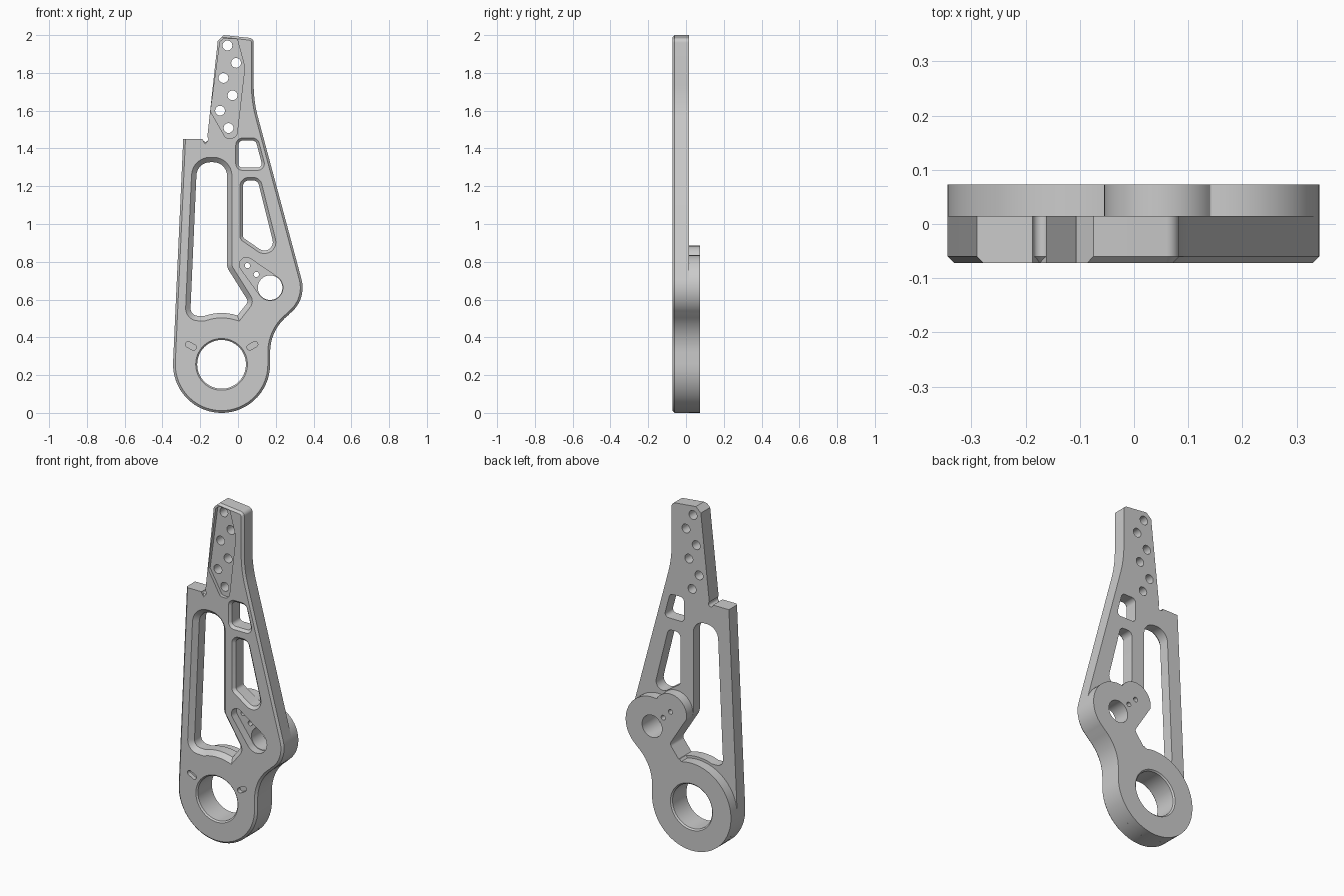
import bpy, bmesh
from math import sin, cos, tan, acos, atan2, radians, degrees
from mathutils import Vector as V

if "Cube" in bpy.data.objects:
    bpy.data.objects.remove(bpy.data.objects["Cube"])

FRONT, MID, BACK = -0.072, 0.015, 0.073
RING, PIVOT, LOBE = (-0.087, 0.257), (0.17, 0.663), (0.05, 0.78)


def arc(c, r, a0, a1, step=6):
    n = max(2, round(abs(a1 - a0) / step))
    return [(c[0] + r * cos(radians(a0 + (a1 - a0) * i / n)),
             c[1] + r * sin(radians(a0 + (a1 - a0) * i / n))) for i in range(n + 1)]


def circle(c, r, n=48):
    return arc(c, r, 0, 360, 360 / n)[:-1]


def rounded(corners, n=8):
    """Polygon of (x, z[, radius]) with filleted corners."""
    out = []
    for i, c in enumerate(corners):
        p = V(c[:2])
        if len(c) < 3:
            out.append(tuple(p))
            continue
        u = (V(corners[i - 1][:2]) - p).normalized()
        v = (V(corners[(i + 1) % len(corners)][:2]) - p).normalized()
        half = u.angle(v) / 2
        mid = p + (u + v).normalized() * (c[2] / sin(half))
        s, e = p + u * (c[2] / tan(half)) - mid, p + v * (c[2] / tan(half)) - mid
        for k in range(n + 1):
            t = k / n
            sweep = s.angle(e)
            w = (s * sin((1 - t) * sweep) + e * sin(t * sweep)) / sin(sweep)
            out.append(tuple(mid + w))
    return out


def offset(pts, dist):
    """Mitred outward offset; dist is a number or a function of an edge midpoint."""
    n = len(pts)
    area = sum(pts[i - 1][0] * pts[i][1] - pts[i][0] * pts[i - 1][1] for i in range(n))
    sign = 1 if area > 0 else -1
    edges = []
    for i in range(n):
        a, b = V(pts[i]), V(pts[(i + 1) % n])
        d = (b - a).normalized()
        edges.append((V((d.y, -d.x)) * sign, dist((a + b) / 2) if callable(dist) else dist))
    out = []
    for i in range(n):
        (m, d), (k, e) = edges[i - 1], edges[i]
        det = m.x * k.y - m.y * k.x
        s = m * d if abs(det) < 1e-3 else V(((d * k.y - e * m.y) / det, (m.x * e - k.x * d) / det))
        out.append((pts[i][0] + s.x, pts[i][1] + s.y))
    return out


def capsule(p, q, r1, r2):
    d = V(q) - V(p)
    a, t = degrees(acos((r1 - r2) / d.length)), degrees(atan2(d.y, d.x))
    return arc(p, r1, t + a, t + 360 - a, 12) + arc(q, r2, t - a, t + a, 12)


def loft(name, sections):
    """Solid through equal-count outlines, each given as (y, outline)."""
    bm = bmesh.new()
    rows = [[bm.verts.new((x, y, z)) for x, z in pts] for y, pts in sections]
    n = len(rows[0])
    bm.faces.new(rows[0])
    bm.faces.new(rows[-1])
    for a, b in zip(rows, rows[1:]):
        for i in range(n):
            j = (i + 1) % n
            bm.faces.new((a[i], a[j], b[j], b[i]))
    bmesh.ops.recalc_face_normals(bm, faces=bm.faces)
    me = bpy.data.meshes.new(name)
    bm.to_mesh(me)
    bm.free()
    ob = bpy.data.objects.new(name, me)
    bpy.context.collection.objects.link(ob)
    return ob


cutters = []


def cut(name, pts, targets, c_front=0, c_back=0, floor=None):
    """Opening with optional chamfers, or a blind front pocket down to floor."""
    secs = []
    if c_front:
        big = offset(pts, c_front)
        secs += [(-0.12, big), (FRONT, big), (FRONT + c_front, pts)]
    else:
        secs.append((-0.12, pts))
    if c_back:
        big = offset(pts, c_back)
        secs += [(BACK - c_back, pts), (BACK, big), (0.12, big)]
    else:
        secs.append((0.12 if floor is None else floor, pts))
    cutter = loft(name, secs)
    cutter.hide_render = True
    cutters.append(cutter)
    for ob in targets:
        mod = ob.modifiers.new(name, 'BOOLEAN')
        mod.operation, mod.solver, mod.object = 'DIFFERENCE', 'EXACT', cutter


# Front plate: ring bottom, waist, pivot bulge, strut, tongue, relief notch, ledge
waist = arc((0.416, 0.322), 0.246, 180, 127)
outline = rounded(
    arc(RING, 0.257, 177, 360) + waist + arc(PIVOT, 0.172, -52, 14.6)
    + [(0.083, 1.65, 0.66), (0.083, 1.983, 0.025), (-0.075, 2.0), (-0.107, 1.97)]
    + arc((-0.172, 1.45), 0.015, 50, -180, 20) + [(-0.29, 1.45)])
inset = offset(outline, lambda m: 0 if m.y > 1.44 and m.x < -0.08 else -0.012)
plate = loft("plate", [(FRONT, inset), (FRONT + 0.012, outline), (MID, outline)])

# Rear boss: ring, waist, pivot bulge and small lobe
boss = loft("rear_boss", [(y, rounded(
    arc(RING, 0.257, 75, 360) + waist + arc(PIVOT, 0.172, -52, 99)
    + arc(LOBE, 0.105, 31, 212) + [(0.05, 0.585, 0.04)])) for y in (MID, BACK)])
both = [plate, boss]

# Windows
cut("large_window", rounded(
    [(-0.217, 1.327, 0.072), (-0.253, 0.515, 0.04)] + arc(RING, 0.272, 110, 72)
    + [(0.055, 0.59, 0.025), (-0.058, 0.77, 0.06), (-0.058, 1.327, 0.072)]), both, 0.026)
cut("triangle_window", rounded(
    [(0.026, 1.23, 0.03), (0.105, 1.23, 0.03), (0.212, 0.80, 0.045), (0.026, 0.928, 0.02)]),
    both, 0.016)
cut("small_window", rounded(
    [(0.002, 1.442, 0.025), (0.094, 1.442, 0.025), (0.132, 1.298, 0.022), (0.002, 1.298, 0.022)]),
    [plate], 0.014)

# Tongue pocket and its staggered holes
cut("tongue_pocket", rounded(
    [(-0.095, 1.965), (-0.075, 1.982), (-0.004, 1.978), (0.036, 1.83, 0.03), (-0.008, 1.455, 0.03),
     (-0.065, 1.455, 0.02), (-0.145, 1.595, 0.01)]), [plate], floor=FRONT + 0.02)
for p in [(-0.056, 1.945), (-0.01, 1.853), (-0.077, 1.773),
          (-0.029, 1.681), (-0.095, 1.60), (-0.05, 1.508)]:
    cut("tongue_hole", circle(p, 0.026, 24), [plate])

# Pivot pocket and holes
cut("pivot_pocket", capsule((0.045, 0.785), PIVOT, 0.038, 0.068), [plate], floor=-0.025)
cut("pivot_hole", circle(PIVOT, 0.065), both)
for p in [(0.05, 0.78), (0.097, 0.733)]:
    cut("pin_hole", circle(p, 0.014, 20), both)

# Main bore with two radial marking slots
cut("main_bore", circle(RING, 0.129, 64), both, 0.008, 0.008)
for s in (-1, 1):
    c, d = V((RING[0] + s * 0.163, 0.355)), V((s * 0.87, 0.49)) * 0.016
    if s > 0:
        c, d = c, d
    cut("slot", capsule(tuple(c - d), tuple(c + d), 0.015, 0.015), [plate], floor=FRONT + 0.025)

# Bake the cuts, remove the cutters, shade
dg = bpy.context.evaluated_depsgraph_get()
dg.update()
baked = [bpy.data.meshes.new_from_object(ob.evaluated_get(dg)) for ob in both]
for ob, me in zip(both, baked):
    ob.modifiers.clear()
    ob.data = me
for c in cutters:
    bpy.data.objects.remove(c)
for ob in bpy.context.scene.objects:
    ob.select_set(ob in both)
bpy.context.view_layer.objects.active = plate
bpy.ops.object.shade_smooth_by_angle(angle=radians(25))
